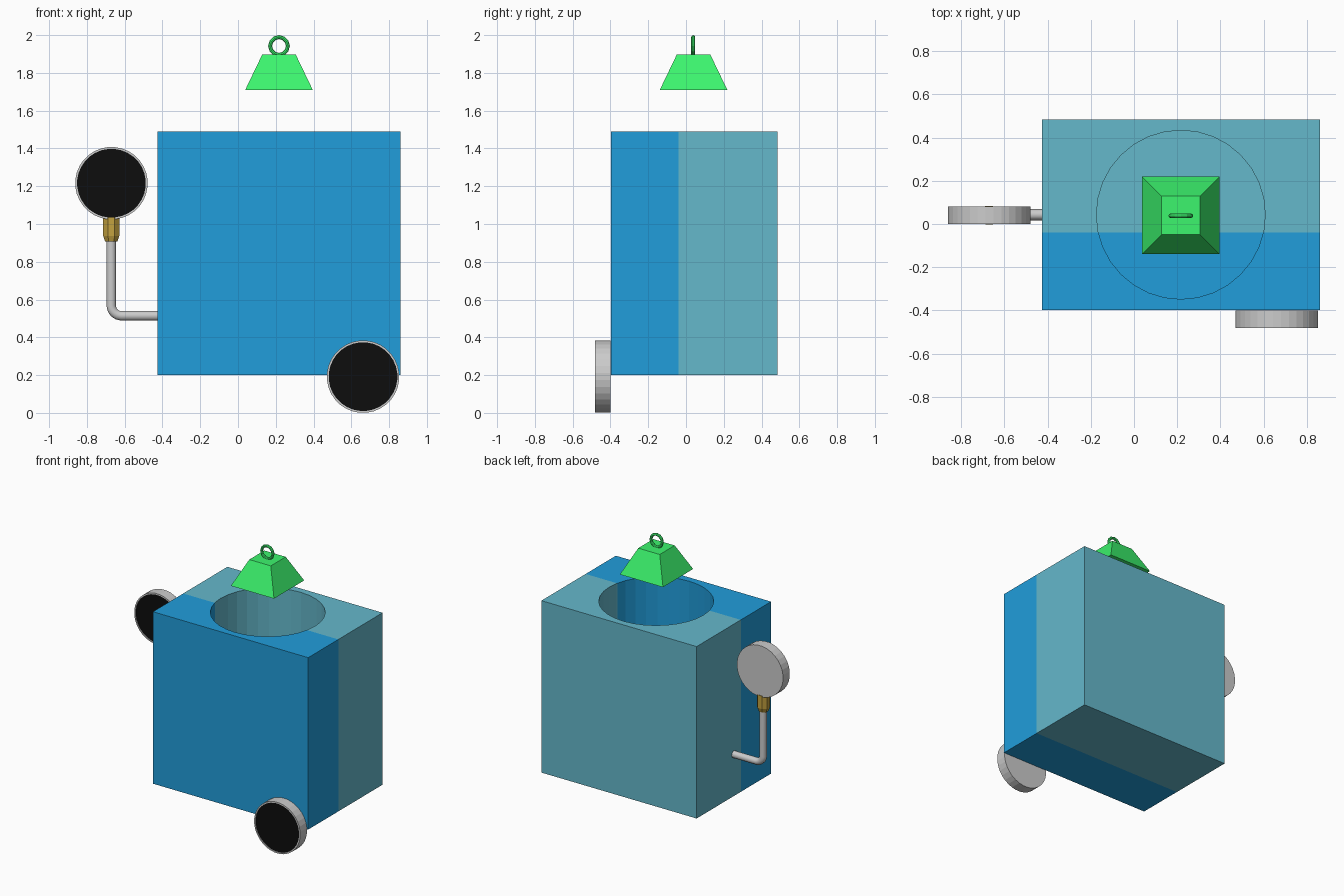
import bpy, bmesh, math
from mathutils import Matrix, Vector

if "Cube" in bpy.data.objects:
    bpy.data.objects.remove(bpy.data.objects["Cube"])

CX, CY = 0.217, 0.043


def material(name, rgb):
    m = bpy.data.materials.new(name)
    m.diffuse_color = (*rgb, 1)
    m.use_nodes = True
    m.node_tree.nodes["Principled BSDF"].inputs["Base Color"].default_value = m.diffuse_color
    return m


BLUE = material("blue", (0.015, 0.34, 0.71))
TEAL = material("teal", (0.13, 0.48, 0.60))
GREEN = material("green", (0.045, 0.91, 0.155))
BRASS = material("brass", (0.55, 0.36, 0.05))
BLACK = material("black", (0.004, 0.004, 0.004))
GREY = material("grey", (0.8, 0.8, 0.8))


def finish(name, bm, mats=(), smooth=None):
    bmesh.ops.recalc_face_normals(bm, faces=bm.faces[:])
    me = bpy.data.meshes.new(name)
    bm.to_mesh(me)
    bm.free()
    for m in mats:
        me.materials.append(m)
    ob = bpy.data.objects.new(name, me)
    bpy.context.collection.objects.link(ob)
    if smooth:
        bpy.ops.object.select_all(action='DESELECT')
        ob.select_set(True)
        bpy.context.view_layer.objects.active = ob
        bpy.ops.object.shade_smooth_by_angle(angle=math.radians(smooth))
    return ob


def lathe(profile, segs, matrix):
    """Closed solid from (radius, height) points, turned around local z."""
    bm = bmesh.new()
    rings = []
    for r, h in profile:
        ring = []
        for i in range(segs):
            a = math.tau * (i + 0.5) / segs
            ring.append(bm.verts.new(matrix @ Vector((r * math.cos(a), r * math.sin(a), h))))
        rings.append(ring)
    for a, b in zip(rings, rings[1:]):
        for i in range(segs):
            j = (i + 1) % segs
            bm.faces.new((a[i], a[j], b[j], b[i]))
    bm.faces.new(rings[0])
    cap = bm.faces.new(rings[-1])
    return bm, cap


# Block with a round well
bm = bmesh.new()
bmesh.ops.create_cube(bm, size=1, matrix=Matrix.Translation((CX, CY, 0.845))
                      @ Matrix.Diagonal((1.288, 0.882, 1.29, 1)))
block = finish("block", bm, [BLUE, TEAL])
bm = bmesh.new()
bmesh.ops.create_cone(bm, cap_ends=True, segments=32, radius1=0.391, radius2=0.391,
                      depth=1.4, matrix=Matrix.Translation((CX, CY, 0.95)))
cutter = finish("well_cutter", bm)
cutter.hide_render = True
mod = block.modifiers.new("well", 'BOOLEAN')
mod.operation = 'DIFFERENCE'
mod.solver = 'EXACT'
mod.object = cutter
cut = bpy.data.meshes.new_from_object(block.evaluated_get(bpy.context.evaluated_depsgraph_get()))
block.modifiers.clear()
bpy.data.objects.remove(cutter)

# Two colours: blue front, teal back
SPLIT = -0.04
bm = bmesh.new()
bm.from_mesh(cut)
bmesh.ops.triangulate(bm, faces=bm.faces[:])
bmesh.ops.bisect_plane(bm, geom=bm.verts[:] + bm.edges[:] + bm.faces[:],
                       plane_co=(0, SPLIT, 0), plane_no=(0, 1, 0))
for f in bm.faces:
    f.material_index = 0 if f.calc_center_median().y < SPLIT else 1
bm.to_mesh(block.data)
bm.free()

# Dial and wheel: the same shallow drum with a black recessed face
R = 0.192
DRUM = [(R, -0.08), (R, 0), (R - 0.01, 0), (R - 0.01, -0.006)]
for name, loc in (("gauge_dial", (-0.67, 0, 1.216)), ("front_wheel", (0.662, -0.481, R))):
    bm, cap = lathe(DRUM, 32, Matrix.Translation(loc) @ Matrix.Rotation(math.pi / 2, 4, 'X'))
    cap.material_index = 1
    finish(name, bm, [GREY, BLACK])

# Brass nut under the dial
NUT = [(0.035, 0.907), (0.046, 0.937), (0.046, 1.035)]
bm, _ = lathe(NUT, 8, Matrix.Translation((-0.671, 0.041, 0)))
finish("gauge_nut", bm, [BRASS])

# Bent pipe from the block to the nut
path = [(-0.42, 0.514)]
for i in range(9):
    a = math.radians(270 - 90 * i / 8)
    path.append((-0.616 + 0.055 * math.cos(a), 0.569 + 0.055 * math.sin(a)))
path.append((-0.671, 0.915))
cu = bpy.data.curves.new("pipe_path", 'CURVE')
cu.dimensions = '3D'
cu.bevel_depth = 0.026
cu.bevel_resolution = 3
cu.use_fill_caps = True
sp = cu.splines.new('POLY')
sp.points.add(len(path) - 1)
for p, (x, z) in zip(sp.points, path):
    p.co = (x, 0.043, z, 1)
tmp = bpy.data.objects.new("pipe_path", cu)
bpy.context.collection.objects.link(tmp)
me = bpy.data.meshes.new_from_object(tmp.evaluated_get(bpy.context.evaluated_depsgraph_get()))
bpy.data.objects.remove(tmp)
bm = bmesh.new()
bm.from_mesh(me)
finish("gauge_pipe", bm, [GREY], smooth=40)

# Hanging weight
bm = bmesh.new()
bmesh.ops.create_cone(bm, cap_ends=True, segments=4, radius1=0.179 * math.sqrt(2),
                      radius2=0.089 * math.sqrt(2), depth=0.187,
                      matrix=Matrix.Translation((CX, 0.04, 1.803)) @ Matrix.Rotation(math.pi / 4, 4, 'Z'))
finish("weight", bm, [GREEN])

# Ring on the weight
bpy.ops.mesh.primitive_torus_add(location=(CX, 0.038, 1.9425), rotation=(math.pi / 2, 0, 0),
                                 major_segments=12, minor_segments=8,
                                 major_radius=0.047, minor_radius=0.0105)
ring = bpy.context.object
ring.name = "weight_ring"
ring.data.materials.append(GREEN)
